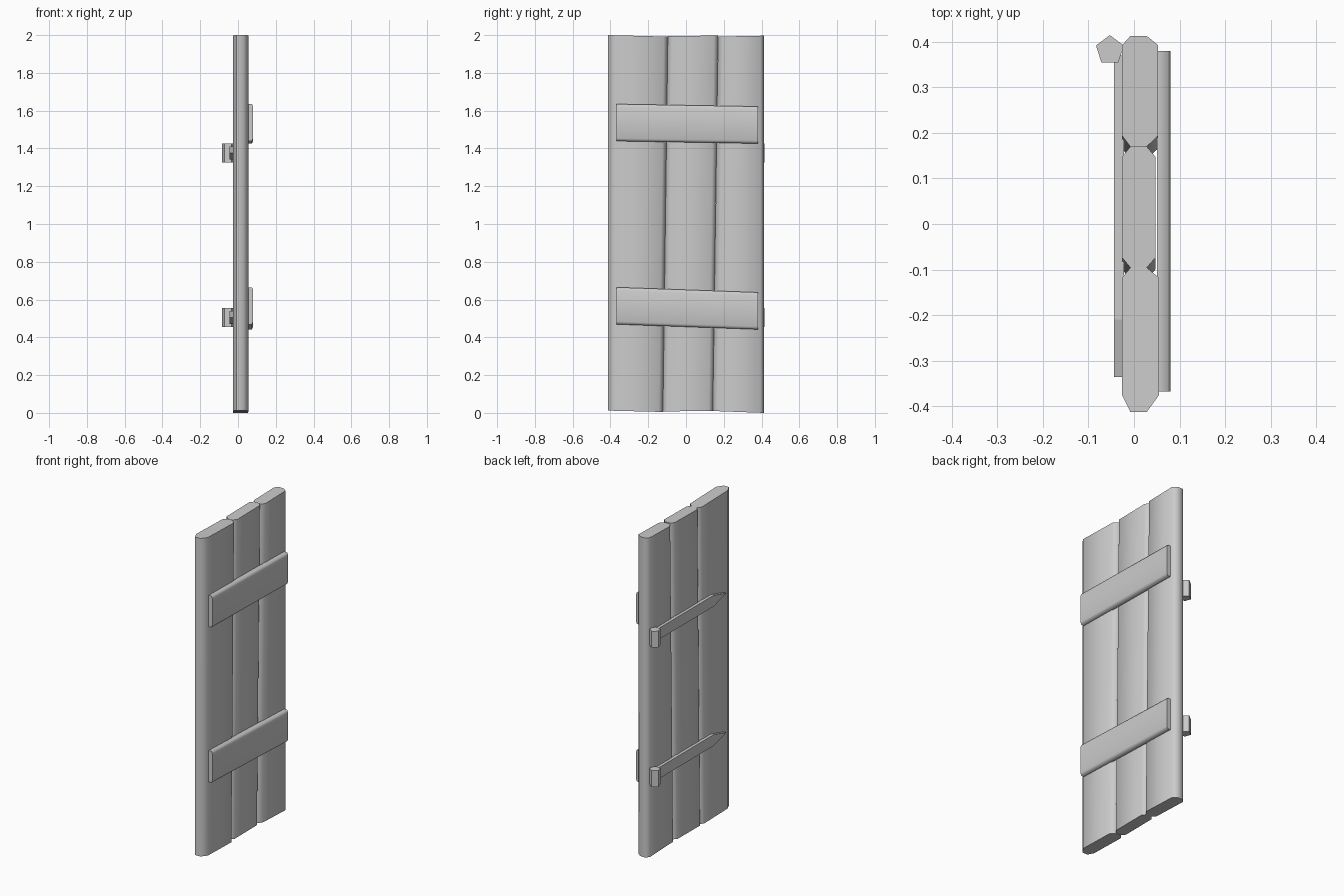
import bpy, bmesh, math

if "Cube" in bpy.data.objects:
    bpy.data.objects.remove(bpy.data.objects["Cube"])


def loft(name, start, end, smooth=None):
    """Closed solid joining two matching outlines."""
    bm = bmesh.new()
    a = [bm.verts.new(p) for p in start]
    b = [bm.verts.new(p) for p in end]
    n = len(a)
    bm.faces.new(a)
    bm.faces.new(b[::-1])
    for i in range(n):
        bm.faces.new((a[i], b[i], b[(i + 1) % n], a[(i + 1) % n]))
    bmesh.ops.recalc_face_normals(bm, faces=bm.faces)
    me = bpy.data.meshes.new(name)
    bm.to_mesh(me)
    bm.free()
    ob = bpy.data.objects.new(name, me)
    bpy.context.collection.objects.link(ob)
    if smooth:
        bpy.ops.object.select_all(action='DESELECT')
        bpy.context.view_layer.objects.active = ob
        ob.select_set(True)
        bpy.ops.object.shade_smooth_by_angle(angle=math.radians(smooth))
    return ob


def plank_outline(y0, y1, c0, c1, xmax, z0, z1):
    """Octagonal board section with chamfers c0 and c1 at its two edges."""
    pts = [(-0.008, y0), (0.028, y0), (xmax, y0 + c0), (xmax, y1 - c1),
           (0.028, y1), (-0.008, y1), (-0.026, y1 - c1), (-0.026, y0 + c0)]
    return [(x, y, z0 + (z1 - z0) * (y - y0) / (y1 - y0)) for x, y in pts]


# Planks: bottom y range, top y range, chamfers, front x, bottom and top heights
planks = [
    ((-0.413, -0.122), (-0.413, -0.096), 0.037, 0.022, 0.055, (0.012, 0.005), (2.0, 1.992)),
    ((-0.122, 0.142), (-0.096, 0.170), 0.022, 0.022, 0.047, (0.008, 0.010), (1.994, 1.998)),
    ((0.142, 0.413), (0.170, 0.413), 0.024, 0.020, 0.053, (0.010, 0.0), (1.992, 1.997)),
]
for i, (bot, top, c0, c1, xm, zb, zt) in enumerate(planks):
    loft(f"plank_{i + 1}", plank_outline(*bot, c0, c1, xm, *zb),
         plank_outline(*top, c0, c1, xm, *zt), 60)


def bar_outline(y, zc):
    """Chamfered section of a cross bar."""
    h = 0.098
    return [(x, y, zc + z) for x, z in
            [(0.050, -h), (0.074, -h), (0.080, -h + 0.015),
             (0.080, h - 0.015), (0.074, h), (0.050, h)]]


# Slightly tilted cross bars
for label, zl, zr in (("lower", 0.567, 0.540), ("upper", 1.537, 1.524)):
    loft(f"{label}_cross_bar", bar_outline(-0.368, zl), bar_outline(0.380, zr), 75)

# Hinges: pointed strap and five-sided knuckle
for label, zc in (("lower", 0.505), ("upper", 1.376)):
    strap = [(0.37, -0.035), (0.37, 0.035), (-0.21, 0.035), (-0.336, 0), (-0.21, -0.035)]
    loft(f"{label}_hinge_strap", [(-0.044, y, zc + z) for y, z in strap],
         [(-0.022, y, zc + z) for y, z in strap])
    ring = [(-0.053 + 0.032 * math.sin(math.tau * k / 5),
             0.382 + 0.033 * math.cos(math.tau * k / 5)) for k in range(5)]
    loft(f"{label}_hinge_knuckle", [(x, y, zc - 0.051) for x, y in ring],
         [(x, y, zc + 0.051) for x, y in ring])
